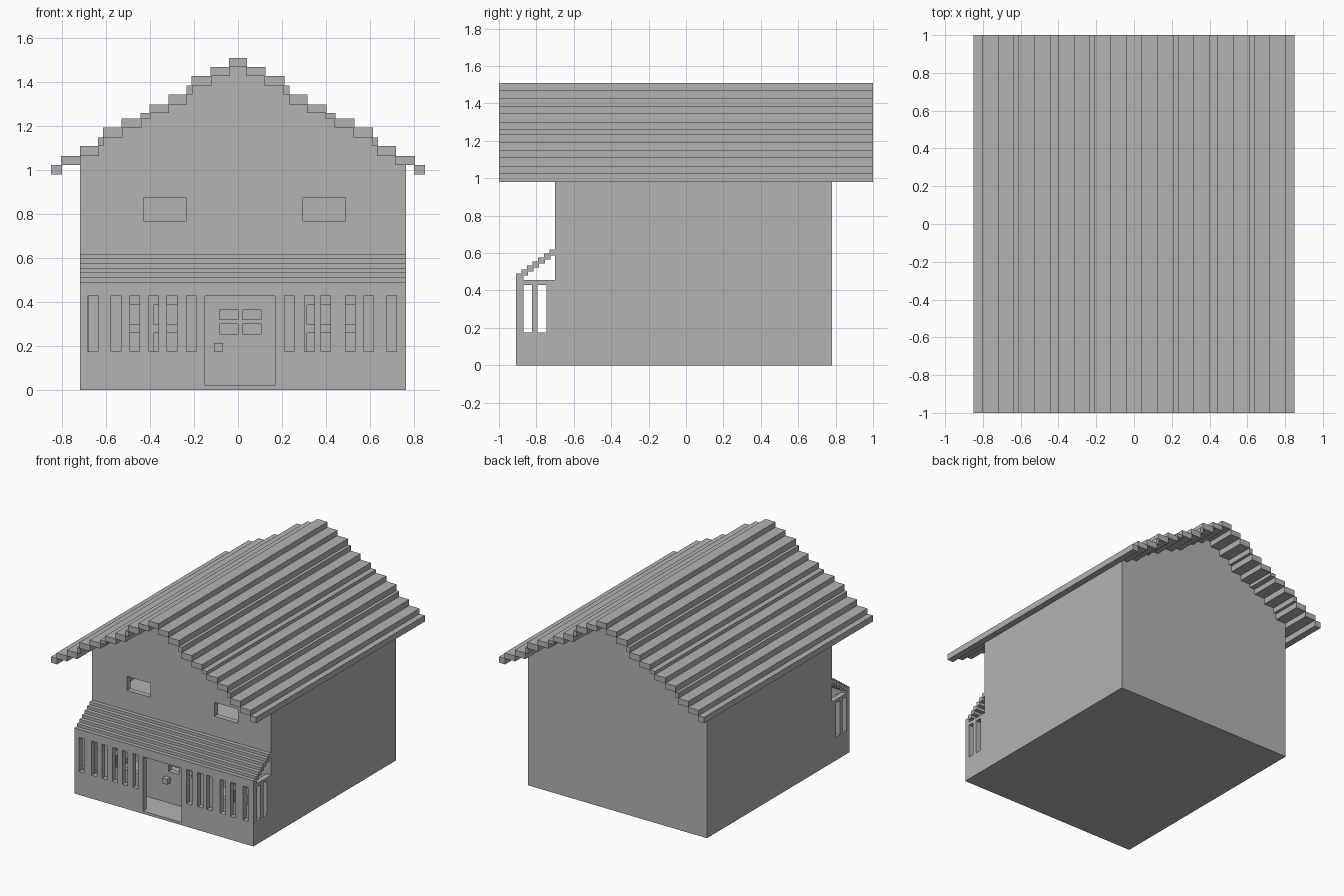
import bpy, bmesh

cube = bpy.data.objects.get("Cube")
if cube:
    bpy.data.objects.remove(cube, do_unlink=True)

GREY = (0.45, 0.45, 0.45, 1)
mat = bpy.data.materials.new("plain grey")
mat.use_nodes = True
mat.diffuse_color = GREY
mat.node_tree.nodes["Principled BSDF"].inputs["Base Color"].default_value = GREY

# House extents
LEFT, RIGHT = -0.72, 0.765
PORCH, FRONT, BACK = -0.91, -0.70, 0.78
T = 0.04           # wall thickness
FLOOR = 0.02


def add_box(bm, x0, x1, y0, y1, z0, z1):
    verts = bmesh.ops.create_cube(bm, size=1)["verts"]
    for v in verts:
        v.co.x = x1 if v.co.x > 0 else x0
        v.co.y = y1 if v.co.y > 0 else y0
        v.co.z = z1 if v.co.z > 0 else z0


def finish(name, bm):
    bmesh.ops.recalc_face_normals(bm, faces=bm.faces)
    mesh = bpy.data.meshes.new(name)
    bm.to_mesh(mesh)
    bm.free()
    mesh.materials.append(mat)
    obj = bpy.data.objects.new(name, mesh)
    bpy.context.scene.collection.objects.link(obj)
    return obj


def boxes(name, items):
    bm = bmesh.new()
    for item in items:
        add_box(bm, *item)
    return finish(name, bm)


def slab(name, outline, y0, y1):
    """Extrude an x-z outline from y0 to y1."""
    bm = bmesh.new()
    face = bm.faces.new([bm.verts.new((x, y0, z)) for x, z in outline])
    moved = bmesh.ops.extrude_face_region(bm, geom=[face])["geom"]
    for v in moved:
        if isinstance(v, bmesh.types.BMVert):
            v.co.y = y1
    return finish(name, bm)


def cut(obj, holes):
    """Cut box-shaped openings and drop the cutter."""
    cutter = boxes("opening_cutter", holes)
    cutter.hide_render = True
    mod = obj.modifiers.new("openings", "BOOLEAN")
    mod.operation, mod.solver, mod.object = "DIFFERENCE", "EXACT", cutter
    graph = bpy.context.evaluated_depsgraph_get()
    mesh = bpy.data.meshes.new_from_object(obj.evaluated_get(graph))
    obj.modifiers.clear()
    obj.data = mesh
    bpy.data.objects.remove(cutter, do_unlink=True)


# Stepped roof: (inner x, outer x, bottom z, top z), mirrored
steps = [
    (0.00, 0.042, 1.47, 1.51),
    (0.042, 0.125, 1.43, 1.47),
    (0.125, 0.212, 1.385, 1.43),
    (0.212, 0.235, 1.345, 1.385),
    (0.235, 0.317, 1.30, 1.345),
    (0.317, 0.402, 1.26, 1.30),
    (0.402, 0.443, 1.235, 1.26),
    (0.443, 0.53, 1.195, 1.235),
    (0.53, 0.615, 1.15, 1.195),
    (0.615, 0.637, 1.11, 1.15),
    (0.637, 0.72, 1.065, 1.11),
    (0.72, 0.805, 1.025, 1.065),
    (0.805, 0.85, 0.98, 1.025),
]
ridge, *slope = steps
boxes("roof_ridge", [(-ridge[1], ridge[1], -1, 1, *ridge[2:])])
for side, sign in (("left", 1), ("right", -1)):
    boxes(f"roof_{side}", [
        (*sorted((sign * (a - 0.004), sign * b)), -1, 1, z0, z1)
        for a, b, z0, z1 in slope])


# Gable walls follow the middle of the roof steps
def roof_edge(limit, sign):
    pts = []
    for a, b, z0, z1 in steps:
        if a < limit:
            z = (z0 + z1) / 2
            pts += [(sign * a, z), (sign * min(b, limit), z)]
    return pts


outline = ([(LEFT, 0)] + roof_edge(-LEFT, -1)[::-1]
           + roof_edge(RIGHT, 1)[1:] + [(RIGHT, 0)])
front_wall = slab("front_wall", outline, FRONT, FRONT + T)
slab("back_wall", outline, BACK - T, BACK)
boxes("side_walls", [
    (LEFT, LEFT + T, FRONT, BACK, 0, 1.04),
    (RIGHT - T, RIGHT, FRONT, BACK, 0, 1.04)])

# Upper windows, four-pane lower windows and door panes
panes = [(-0.43, -0.235, 0.77, 0.875), (0.295, 0.49, 0.77, 0.875)]
for x in (-0.52, -0.385, 0.315, 0.455):
    panes += [(x, x + 0.11, z, z + 0.087) for z in (0.172, 0.30)]
for x in (-0.085, 0.02):
    panes += [(x, x + 0.085, z, z + 0.045) for z in (0.255, 0.32)]
cut(front_wall, [(a, b, FRONT - 0.1, FRONT + 0.1, c, d) for a, b, c, d in panes])
boxes("door_knob", [(-0.11, -0.068, FRONT - 0.04, FRONT + 0.01, 0.175, 0.215)])

# Floors
boxes("ground_floor", [(LEFT, RIGHT, PORCH, BACK, 0, FLOOR)])
boxes("upper_floor", [(LEFT + 0.01, RIGHT - 0.01, FRONT + 0.01, BACK - 0.01, 0.58, 0.62)])

# Porch front with slots and a doorway
porch_front = boxes("porch_front", [(LEFT, RIGHT, PORCH, PORCH + T, 0, 0.475)])
centres = (-0.66, -0.555, -0.47, -0.383, -0.30, -0.213,
           0.233, 0.325, 0.40, 0.51, 0.595, 0.70)
holes = [(x - 0.022, x + 0.022, -1, -0.8, 0.175, 0.43) for x in centres]
holes.append((-0.15, 0.168, -1, -0.8, FLOOR, 0.427))
cut(porch_front, holes)

# Porch sides with two slots each
for side, x in (("right", LEFT), ("left", RIGHT - T)):
    wall = boxes(f"porch_side_{side}", [(x, x + T, PORCH + T - 0.01, FRONT + 0.01, 0, 0.455)])
    cut(wall, [(x - 0.1, x + 0.1, y, y + 0.046, 0.175, 0.43)
               for y in (-0.87, -0.793)])

# Stepped porch roof
COUNT = 7
depth, rise = (FRONT - PORCH) / COUNT, 0.15 / COUNT
boxes("porch_roof", [
    (LEFT, RIGHT, PORCH + i * depth, PORCH + (i + 1) * depth + 0.005,
     0.458 + i * rise, 0.47 + (i + 1) * rise) for i in range(COUNT)])
